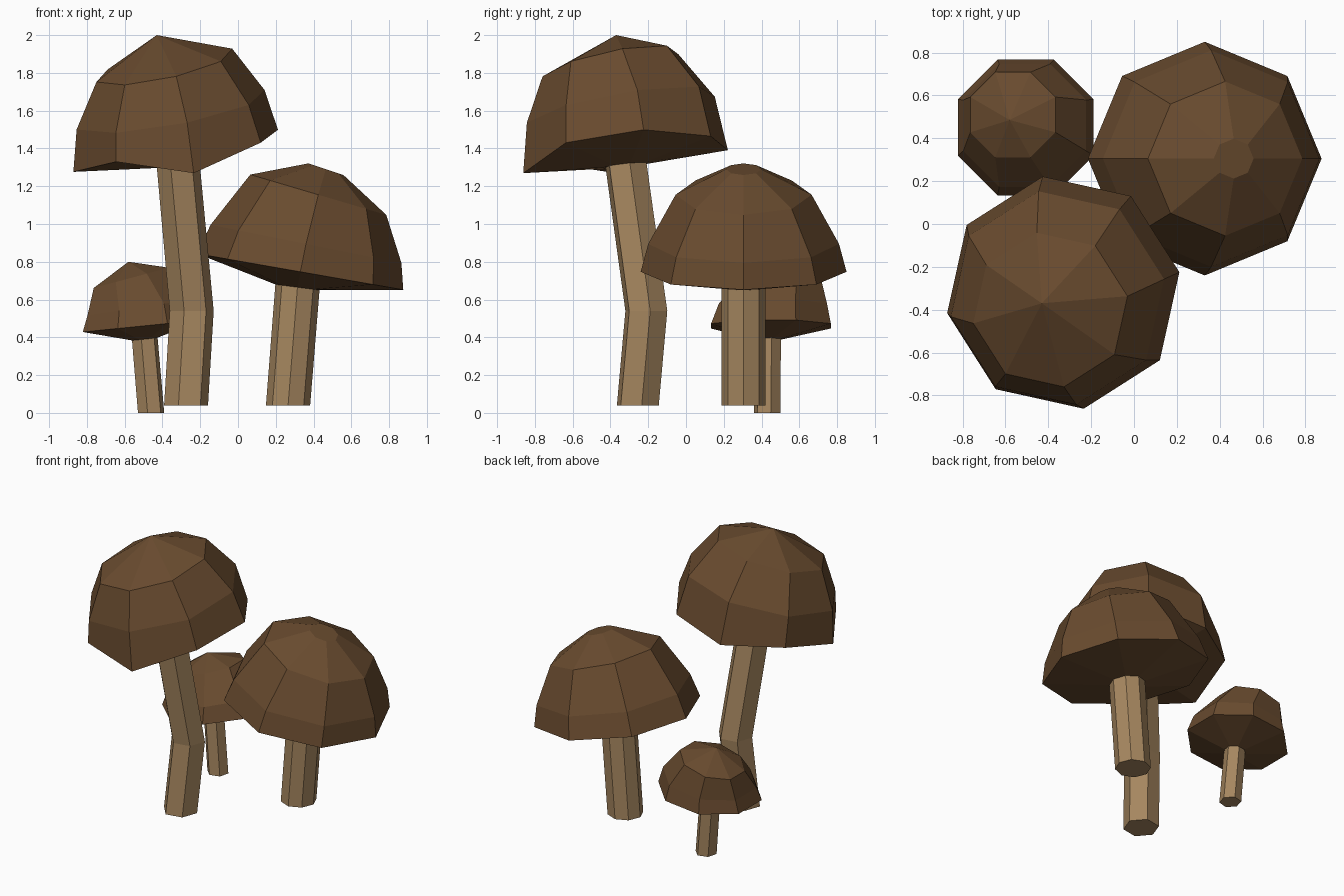
import bpy, bmesh
from math import sin, cos, tau, radians

if "Cube" in bpy.data.objects:
    bpy.data.objects.remove(bpy.data.objects["Cube"])


def material(name, color):
    m = bpy.data.materials.new(name)
    m.diffuse_color = (*color, 1)
    m.use_nodes = True
    m.node_tree.nodes["Principled BSDF"].inputs["Base Color"].default_value = m.diffuse_color
    return m


CAP = material("cap_brown", (0.14, 0.07, 0.028))
STEM = material("stem_tan", (0.38, 0.24, 0.115))


def ring(n, turn, x, y, z, r, sx=0, sy=0, wave=None):
    """Polygon ring lying on a plane with slopes sx, sy and optional z offsets."""
    pts = []
    for i in range(n):
        a = radians(turn) + tau * i / n
        dx, dy = r * cos(a), r * sin(a)
        pts.append((x + dx, y + dy, z + sx * dx + sy * dy + (wave[i] if wave else 0)))
    return pts


def loft(name, rings, mat, tip=None, close_start=False, close_end=False):
    """Skin the rings in order; finish with a fan to tip or a flat polygon."""
    bm = bmesh.new()
    loops = [[bm.verts.new(p) for p in r] for r in rings]
    n = len(loops[0])
    for lo, hi in zip(loops, loops[1:]):
        for i in range(n):
            j = (i + 1) % n
            bm.faces.new((lo[i], lo[j], hi[j], hi[i]))
    if close_start:
        bm.faces.new(loops[0][::-1])
    if close_end:
        bm.faces.new(loops[-1])
    if tip:
        t = bm.verts.new(tip)
        for i in range(n):
            bm.faces.new((loops[-1][i], loops[-1][(i + 1) % n], t))
    me = bpy.data.meshes.new(name)
    bm.to_mesh(me)
    bm.free()
    me.materials.append(mat)
    ob = bpy.data.objects.new(name, me)
    bpy.context.collection.objects.link(ob)


def cap(name, turn, rows, tip=None, wave=None):
    """rows: under-neck, rim, then dome rings upward; wave bends the rim."""
    rings = [ring(8, turn, *row, wave=wave if k == 1 else None)
             for k, row in enumerate(rows)]
    loft(name, rings, CAP, tip=tip, close_end=tip is None)


def stem(name, n, turn, rows):
    loft(name, [ring(n, turn, *row) for row in rows], STEM, close_start=True)


# Tall mushroom with a bent stem and wavy rim
stem("tall_stem", 6, 10, [
    (-0.275, -0.255, 0.04, 0.118),
    (-0.245, -0.21, 0.54, 0.118),
    (-0.318, -0.32, 1.33, 0.115, 0.1, 0.1)])
cap("tall_cap", 10, [
    (-0.315, -0.315, 1.31, 0.115, 0.1, 0.1),
    (-0.33, -0.32, 1.38, 0.55, 0.145, 0.11),
    (-0.357, -0.345, 1.605, 0.505, 0.18, 0.17),
    (-0.39, -0.40, 1.84, 0.365, 0.21, 0.20)],
    tip=(-0.43, -0.37, 2.0),
    wave=(0.03, -0.01, -0.035, 0.03, -0.015, 0.045, -0.065, 0.02))

# Broad mushroom with a small flat crown
stem("broad_stem", 8, 0, [
    (0.265, 0.305, 0.04, 0.117),
    (0.315, 0.305, 0.67, 0.117, -0.13)])
cap("broad_cap", 0, [
    (0.315, 0.305, 0.665, 0.117, -0.13),
    (0.33, 0.305, 0.747, 0.545, -0.175),
    (0.36, 0.305, 0.895, 0.505, -0.2),
    (0.425, 0.305, 1.155, 0.36, -0.296),
    (0.465, 0.305, 1.29, 0.093, -0.33)])

# Small mushroom
stem("small_stem", 6, 15, [
    (-0.46, 0.43, 0.0, 0.072),
    (-0.495, 0.435, 0.41, 0.07, 0.1)])
cap("small_cap", 22.5, [
    (-0.495, 0.435, 0.39, 0.07, 0.1),
    (-0.505, 0.45, 0.46, 0.343, 0.1),
    (-0.51, 0.46, 0.56, 0.31, 0.15),
    (-0.565, 0.51, 0.715, 0.215, 0.27)],
    tip=(-0.58, 0.485, 0.80))
